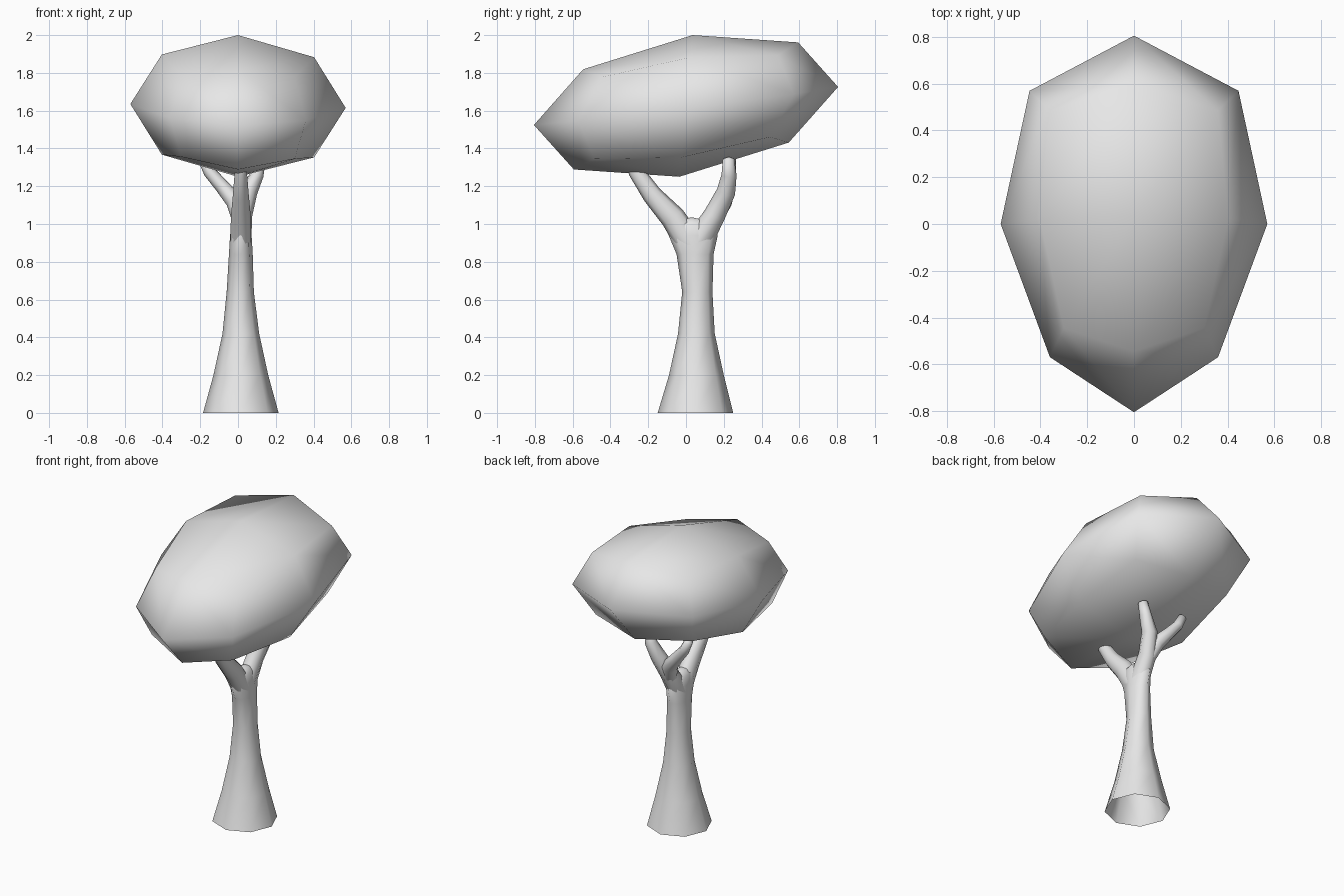
import bpy, bmesh
from math import cos, sin, pi
from mathutils import Vector

cube = bpy.data.objects.get("Cube")
if cube:
    bpy.data.objects.remove(cube, do_unlink=True)

grey = bpy.data.materials.new("plain_grey")
grey.use_nodes = True
grey.diffuse_color = (0.8, 0.8, 0.8, 1)
grey.node_tree.nodes["Principled BSDF"].inputs["Base Color"].default_value = (0.8, 0.8, 0.8, 1)


def finish(name, bm):
    """Turn a bmesh into a smooth shaded grey object."""
    bmesh.ops.recalc_face_normals(bm, faces=bm.faces)
    mesh = bpy.data.meshes.new(name)
    for face in bm.faces:
        face.smooth = True
    bm.to_mesh(mesh)
    bm.free()
    mesh.materials.append(grey)
    obj = bpy.data.objects.new(name, mesh)
    bpy.context.collection.objects.link(obj)
    return obj


def tube(name, path, upright=False):
    """Octagonal tube through (centre, x radius, other radius), closed at its end."""
    bm = bmesh.new()
    rings = []
    points = [Vector(p[0]) for p in path]
    for i, (_, rx, ry) in enumerate(path):
        tangent = points[min(i + 1, len(points) - 1)] - points[max(i - 1, 0)]
        if upright:
            tangent = Vector((0, 0, 1))
        tangent.normalize()
        v = tangent.cross(Vector((1, 0, 0))).normalized()
        u = v.cross(tangent).normalized()
        rings.append([bm.verts.new(points[i] + u * rx * cos(k * pi / 4) + v * ry * sin(k * pi / 4))
                      for k in range(8)])
    for a, b in zip(rings, rings[1:]):
        for k in range(8):
            bm.faces.new((a[k], a[(k + 1) % 8], b[(k + 1) % 8], b[k]))
    tip = bm.verts.new(points[-1] + tangent * path[-1][1] * 0.35)
    for k in range(8):
        bm.faces.new((rings[-1][k], rings[-1][(k + 1) % 8], tip))
    return finish(name, bm)


# Flared trunk, open underneath, flattening out towards the fork
tube("trunk", [
    ((0.015, 0.05, 0), 0.2, 0.2),
    ((0.015, 0.055, 0.2), 0.145, 0.145),
    ((0.015, 0.055, 0.42), 0.097, 0.097),
    ((0.012, 0.06, 0.64), 0.072, 0.08),
    ((0.015, 0.048, 0.84), 0.063, 0.098),
    ((0.015, 0.038, 0.94), 0.057, 0.13),
    ((0.015, 0.03, 1.0), 0.05, 0.105),
    ((0.015, 0.03, 1.025), 0.03, 0.05),
], upright=True)

# Single branch leaning to the front
tube("front_branch", [
    ((0.015, 0.03, 0.88), 0.055, 0.075),
    ((0.015, -0.07, 1.035), 0.053, 0.066),
    ((0.015, -0.18, 1.155), 0.042, 0.052),
    ((0.015, -0.265, 1.28), 0.032, 0.042),
    ((0.015, -0.29, 1.34), 0.028, 0.03),
])

# Back branch, which splits into two prongs
tube("back_branch_left", [
    ((0.015, 0.05, 0.88), 0.055, 0.075),
    ((0.02, 0.15, 1.045), 0.055, 0.058),
    ((0.055, 0.212, 1.17), 0.048, 0.05),
    ((0.1, 0.228, 1.26), 0.036, 0.04),
    ((0.118, 0.225, 1.345), 0.03, 0.03),
])
tube("back_branch_right", [
    ((0.015, 0.14, 1.02), 0.045, 0.05),
    ((-0.015, 0.195, 1.12), 0.05, 0.05),
    ((-0.085, 0.222, 1.2), 0.038, 0.042),
    ((-0.15, 0.23, 1.275), 0.033, 0.036),
    ((-0.185, 0.235, 1.345), 0.028, 0.03),
])

# Canopy: coarse cube-sphere, stretched, tapered to the front and tilted up at the back
bm = bmesh.new()
bmesh.ops.create_cube(bm, size=2)
bmesh.ops.subdivide_edges(bm, edges=bm.edges[:], cuts=1, use_grid_fill=True)
for vert in bm.verts:
    n = vert.co.normalized()
    y = n.y * 0.805
    x = n.x * 0.57 * (1 + 0.19 * y)
    z = 1.625 + n.z * 0.375 + 0.125 * y - 0.018 * x
    vert.co = (x, y + 0.035 * n.z, z)
finish("canopy", bm)
